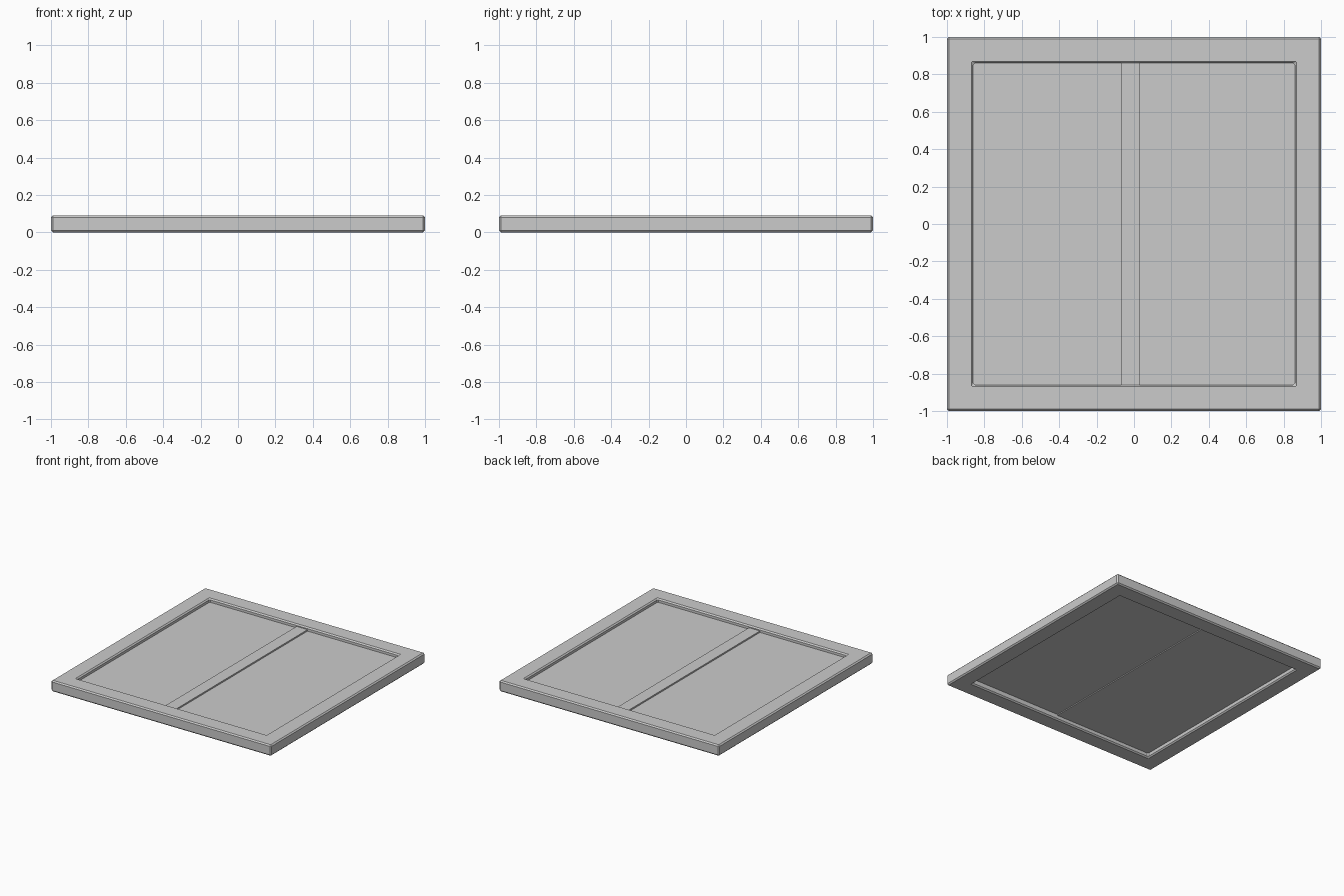
import bpy
import bmesh

cube = bpy.data.objects.get("Cube")
if cube:
    bpy.data.objects.remove(cube)

grey = bpy.data.materials.new("plain_grey")
grey.use_nodes = True
colour = (0.6, 0.6, 0.6, 1)
grey.diffuse_color = colour
grey.node_tree.nodes["Principled BSDF"].inputs["Base Color"].default_value = colour

OPENING = 0.86
HEIGHT = 0.09


def finish(name, bm):
    mesh = bpy.data.meshes.new(name)
    bmesh.ops.recalc_face_normals(bm, faces=bm.faces)
    bm.to_mesh(mesh)
    bm.free()
    obj = bpy.data.objects.new(name, mesh)
    bpy.context.collection.objects.link(obj)
    mesh.materials.append(grey)
    return obj


def box(name, x0, x1, z0, z1):
    """Slab spanning the opening from front to back."""
    bm = bmesh.new()
    bmesh.ops.create_cube(bm, size=1)
    for v in bm.verts:
        v.co.x = x1 if v.co.x > 0 else x0
        v.co.y = OPENING if v.co.y > 0 else -OPENING
        v.co.z = z1 if v.co.z > 0 else z0
    return finish(name, bm)


# Square outer frame with chamfered edges
bm = bmesh.new()
corners = [(-1, -1), (1, -1), (1, 1), (-1, 1)]
rings = [[bm.verts.new((x * r, y * r, z)) for x, y in corners]
         for r, z in ((1, 0), (1, HEIGHT), (OPENING, HEIGHT), (OPENING, 0))]
for a, b in zip(rings, rings[1:] + rings[:1]):
    for i in range(4):
        j = (i + 1) % 4
        bm.faces.new((a[i], a[j], b[j], b[i]))
frame = finish("frame", bm)
bevel = frame.modifiers.new("chamfer", "BEVEL")
bevel.width = 0.01
bevel.segments = 1
bevel.limit_method = "ANGLE"

# Two recessed panes and the raised bar where they meet
box("left_pane", 0.03, OPENING, 0.045, 0.06)
box("right_pane", -OPENING, 0.03, 0.037, 0.06)
box("centre_bar", -0.07, 0.03, 0.06, 0.072)
